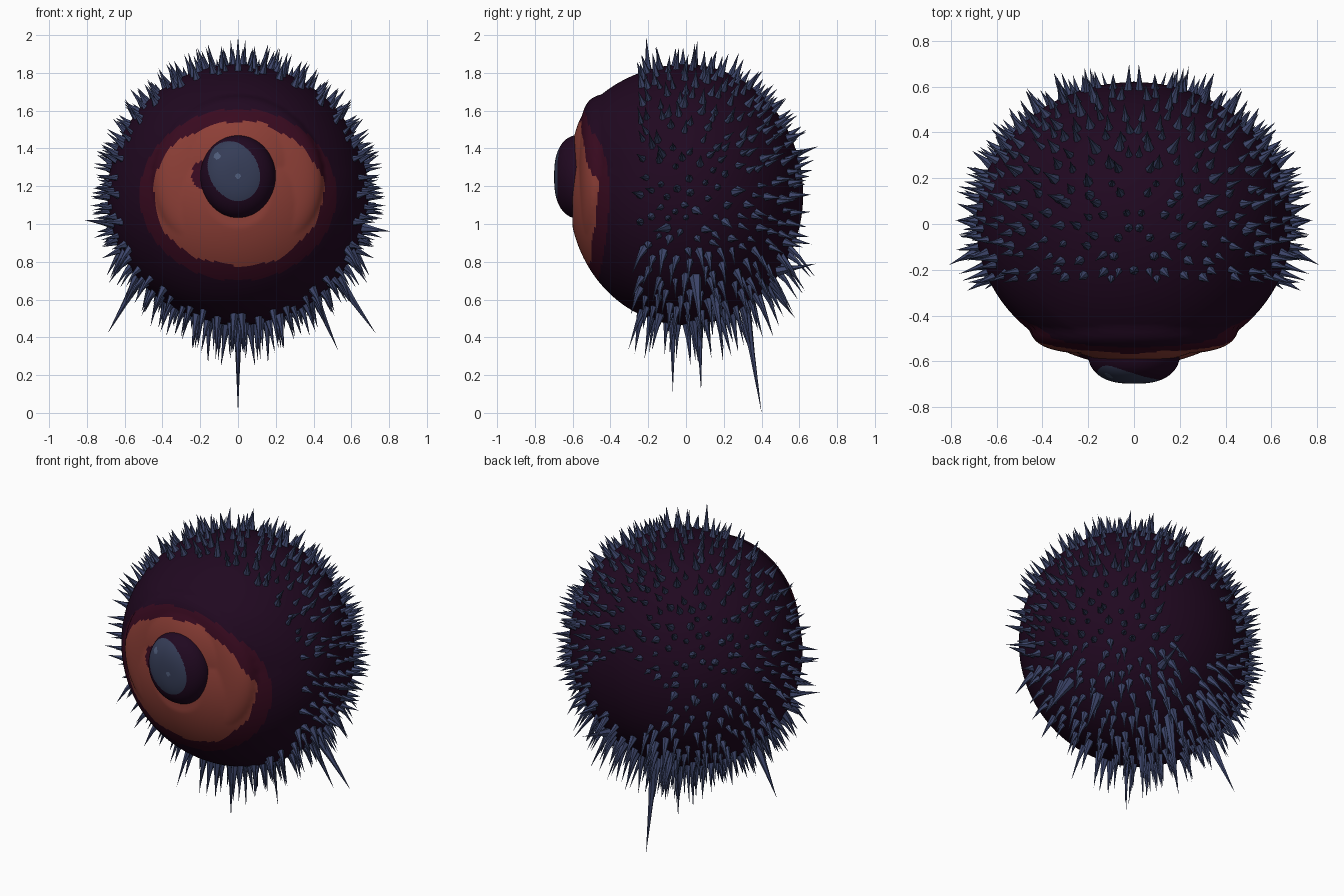
import bpy
import bmesh
import math
import random
from mathutils import Vector, Matrix

random.seed(7)
cube = bpy.data.objects.get("Cube")
if cube:
    bpy.data.objects.remove(cube, do_unlink=True)

CENTER = Vector((0, 0, 1.155))
RADII = Vector((0.69, 0.62, 0.69))


def material(name, color):
    mat = bpy.data.materials.new(name)
    mat.use_nodes = True
    mat.diffuse_color = (*color, 1)
    mat.node_tree.nodes["Principled BSDF"].inputs["Base Color"].default_value = (*color, 1)
    return mat


plum = material("dark plum", (0.0145, 0.0025, 0.0145))
maroon = material("deep maroon", (0.04, 0.003, 0.014))
rust = material("rust orange", (0.27, 0.05, 0.038))
slate = material("slate blue", (0.036, 0.046, 0.095))
steel = material("spine blue", (0.046, 0.06, 0.145))
pale = material("pale blue", (0.08, 0.11, 0.2))


def finish(bm, name, mats, smooth):
    mesh = bpy.data.meshes.new(name)
    bmesh.ops.recalc_face_normals(bm, faces=bm.faces)
    for face in bm.faces:
        face.smooth = smooth
    bm.to_mesh(mesh)
    bm.free()
    for mat in mats:
        mesh.materials.append(mat)
    obj = bpy.data.objects.new(name, mesh)
    bpy.context.collection.objects.link(obj)
    return obj


def front_sphere(segments, rings):
    """Unit sphere whose poles lie on the y axis."""
    bm = bmesh.new()
    bmesh.ops.create_uvsphere(bm, u_segments=segments, v_segments=rings, radius=1,
                              matrix=Matrix.Rotation(math.pi / 2, 4, "X"))
    return bm


def oval(x, z, cx, cz, rx, rz):
    """Below 1 inside the oval."""
    return math.hypot((x - cx) / rx, (z - cz) / rz)


# Body with a raised eye mound on the front, blending into a fuller brow
bm = front_sphere(200, 150)
for v in bm.verts:
    v.co = v.co * RADII + CENTER
    if v.co.y < 0:
        rho = oval(v.co.x, v.co.z, 0, 1.225, 0.46, 0.46)
        brow = min(1, max(0, (v.co.z - 1.3) / 0.3))
        v.co.y -= 0.07 * brow * max(0, 1 - (rho / 1.4) ** 4)
        v.co.y = max(v.co.y, -0.6)
        if rho < 1:
            v.co.y = min(v.co.y, -0.4 - 0.17 * (1 - rho ** 4) ** 0.3)

# Iris and its dark red surround, with a wavy edge
for face in bm.faces:
    c = face.calc_center_median()
    if c.y > -0.2:
        continue
    angle = math.atan2(c.z - 1.16, c.x)
    wave = 1 + 0.015 * math.sin(5 * angle + 1) + 0.012 * math.sin(11 * angle)
    if oval(c.x, c.z, 0, 1.155, 0.52, 0.455) < 1:
        face.material_index = 1
    if oval(c.x, c.z, 0, 1.16, 0.45, 0.382) < wave:
        face.material_index = 2
    if oval(c.x, c.z, -0.18, 1.26, 0.065, 0.075) < 1:
        face.material_index = 1
finish(bm, "body", [plum, maroon, rust], True)

# Rounded pupil knob with a tilted blue oval and two small glints
bm = front_sphere(120, 120)
for v in bm.verts:
    r = min(1, math.hypot(v.co.x, v.co.z))
    depth = (1 - r ** 2.6) ** 0.5
    y = -0.575 - 0.123 * depth if v.co.y < 0 else -0.55
    v.co = Vector((v.co.x * 0.2, y, 1.25 + v.co.z * 0.22))
tilt = Matrix.Rotation(math.radians(28), 2)
for face in bm.faces:
    c = face.calc_center_median()
    if c.y > -0.575:
        continue
    p = tilt.inverted() @ Vector((c.x + 0.022, c.z - 1.28))
    if oval(p.x, p.y, 0, 0, 0.13, 0.165) < 1:
        face.material_index = 1
    if min(oval(c.x, c.z, -0.11, 1.36, 0.018, 0.018),
           oval(c.x, c.z, 0, 1.255, 0.014, 0.014)) < 1:
        face.material_index = 2
finish(bm, "pupil", [plum, slate, pale], True)


def add_spine(bm, base, tip, radius, bend=0.0, sides=6):
    """Tapered spine whose middle bends upward or downward."""
    axis = (tip - base).normalized()
    side = axis.orthogonal().normalized()
    other = axis.cross(side)
    middle = base.lerp(tip, 0.45) + Vector((0, 0, bend))
    loops = []
    for center, r in ((base, radius), (middle, radius * 0.45)):
        loops.append([bm.verts.new(center + r * (math.cos(a) * side + math.sin(a) * other))
                      for a in (math.tau * i / sides for i in range(sides))])
    point = bm.verts.new(tip)
    low, high = loops
    bm.faces.new(low)
    for i in range(sides):
        j = (i + 1) % sides
        bm.faces.new((low[i], low[j], high[j], high[i]))
        bm.faces.new((high[i], high[j], point))


def jitter(amount):
    return Vector([random.uniform(-amount, amount) for _ in range(3)])


# Spines spread over the back, sides, crown and underside, mirrored left to right
bm = bmesh.new()
total = 880
bare_patch = Vector((0, 1, -0.1)).normalized()
for i in range(total):
    z = 1 - 2 * (i + 0.5) / total
    turn = i * math.pi * (3 - math.sqrt(5))
    ring = math.sqrt(1 - z * z)
    n = (Vector((ring * math.cos(turn), ring * math.sin(turn), z)) + jitter(0.04)).normalized()
    if n.x < 0 or n.y < -0.4 or n.dot(bare_patch) > 0.94:
        continue
    root = CENTER + n * RADII * 0.98
    normal = Vector([n[k] / RADII[k] for k in range(3)]).normalized()
    if z < -0.4:
        length = random.uniform(0.11, 0.18) + (0.07 if n.x < 0.32 else 0)
        lean = Vector((0, 0, -0.75))
        bend = 0.012
    else:
        length = random.uniform(0.08, 0.13) + (0.02 if z > 0.9 else 0)
        lean = Vector((0, 0.1, 0.3 * max(z, 0)))
        bend = 0
    direction = (normal + lean + jitter(0.2)).normalized()
    radius = random.uniform(0.018, 0.028)
    for sign in (1, -1):
        flip = Vector((sign, 1, 1))
        add_spine(bm, root * flip, (root + direction * length) * flip, radius, bend)

# Longer spines underneath and at the sides
long_spines = [
    ((0, 0.31, 0.57), (0, 0.4, 0), 0.032),
    ((0, -0.07, 0.49), (0, -0.07, 0.11), 0.024),
    ((0, 0.07, 0.49), (0, 0.08, 0.11), 0.024),
    ((0.52, 0.05, 0.72), (0.73, 0.08, 0.42), 0.034),
    ((-0.52, 0.05, 0.72), (-0.69, 0.08, 0.42), 0.034),
    ((0.4, 0.15, 0.63), (0.53, 0.2, 0.33), 0.028),
    ((0.2, 0.48, 0.75), (0.24, 0.69, 0.79), 0.028),
    ((-0.2, 0.42, 0.7), (-0.24, 0.58, 0.5), 0.028),
    ((0.66, -0.1, 0.98), (0.81, -0.18, 0.96), 0.026),
    ((-0.66, -0.1, 1.0), (-0.81, -0.18, 1.02), 0.026),
    ((0, -0.2, 1.78), (0, -0.21, 1.99), 0.026),
]
for base, tip, radius in long_spines:
    add_spine(bm, Vector(base), Vector(tip), radius)
finish(bm, "spines", [steel], False)
